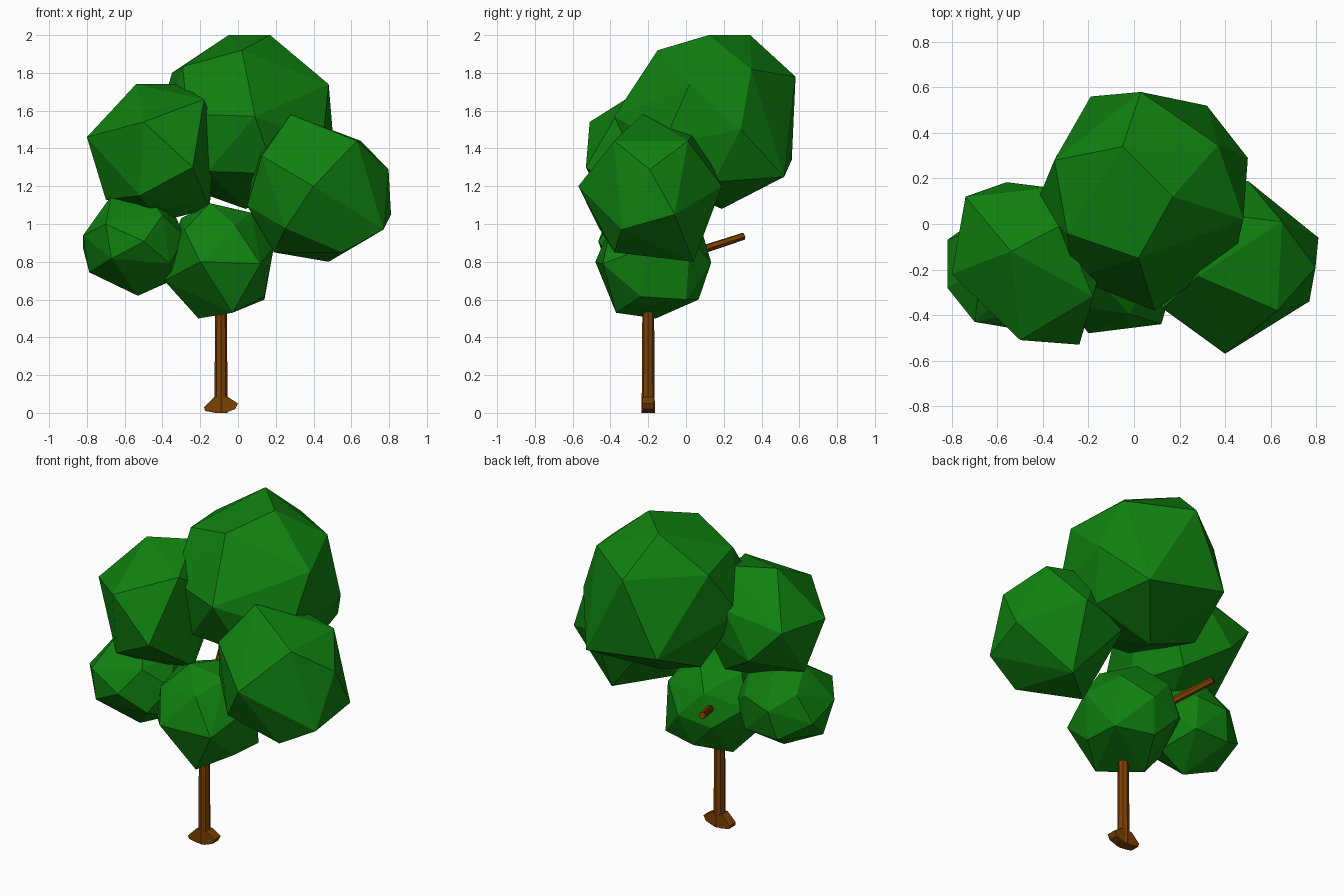
import bpy, bmesh, math
from mathutils import Vector

if "Cube" in bpy.data.objects:
    bpy.data.objects.remove(bpy.data.objects["Cube"])


def material(name, rgb):
    m = bpy.data.materials.new(name)
    m.diffuse_color = (*rgb, 1)
    m.use_nodes = True
    m.node_tree.nodes["Principled BSDF"].inputs["Base Color"].default_value = m.diffuse_color
    return m


green = material("leaf_green", (0.005, 0.22, 0.005))
brown = material("bark_brown", (0.20, 0.052, 0.001))


def finish(name, bm, mat):
    bmesh.ops.recalc_face_normals(bm, faces=bm.faces[:])
    me = bpy.data.meshes.new(name)
    bm.to_mesh(me)
    bm.free()
    me.materials.append(mat)
    ob = bpy.data.objects.new(name, me)
    bpy.context.collection.objects.link(ob)
    return ob


def foliage(name, centre, r, corners, gap=0.66):
    """Coarse faceted ball: a few prominent corners, the rest of the sphere
    filled with evenly spaced points, then wrapped in a convex hull."""
    centre = Vector(centre)
    pts = [Vector(c) for c in corners]
    n = 240
    for i in range(n):
        z = 1 - 2 * (i + 0.5) / n
        a = i * math.pi * (3 - math.sqrt(5))
        s = math.sqrt(1 - z * z)
        p = centre + r * Vector((s * math.cos(a), s * math.sin(a), z))
        if all((p - q).length > gap * r for q in pts):
            pts.append(p)
    bm = bmesh.new()
    for p in pts:
        bm.verts.new(p)
    bmesh.ops.convex_hull(bm, input=bm.verts[:])
    bmesh.ops.delete(bm, geom=[v for v in bm.verts if not v.link_faces], context='VERTS')
    return finish(name, bm, green)


def limb(name, start, end, r1, r2, sides):
    """Tapered round limb between two points."""
    start, end = Vector(start), Vector(end)
    axis = end - start
    bm = bmesh.new()
    bmesh.ops.create_cone(bm, cap_ends=True, segments=sides,
                          radius1=r1, radius2=r2, depth=axis.length)
    rot = Vector((0, 0, 1)).rotation_difference(axis)
    for v in bm.verts:
        v.co = rot @ v.co + (start + end) / 2
    return finish(name, bm, brown)


# Crown: five overlapping clumps of leaves
foliage("crown_top", (0.05, 0.12, 1.54), 0.48, [
    (-0.05, 0.34, 2.0), (0.17, 0.12, 2.0), (0.02, -0.15, 1.92), (0.48, 0.02, 1.74),
    (0.50, 0.29, 1.50), (0.09, -0.38, 1.57), (0.03, 0.58, 1.78), (-0.35, 0.28, 1.80),
    (-0.19, 0.56, 1.34), (0.32, 0.52, 1.25), (0.04, 0.19, 1.08)])
foliage("crown_left", (-0.46, -0.16, 1.38), 0.37, [
    (-0.54, -0.12, 1.74), (-0.31, 0.0, 1.74), (-0.80, -0.22, 1.46), (-0.74, 0.12, 1.48),
    (-0.50, -0.51, 1.54), (-0.24, -0.53, 1.30), (-0.18, -0.32, 1.66), (-0.52, -0.45, 1.15),
    (-0.70, -0.16, 1.13), (-0.15, -0.22, 1.08)], 0.7)
foliage("crown_right", (0.42, -0.18, 1.19), 0.39, [
    (0.40, -0.57, 1.20), (0.65, 0.01, 1.44), (0.63, -0.38, 1.44), (0.81, -0.06, 1.05),
    (0.77, -0.34, 0.97), (0.28, -0.23, 1.58), (0.50, 0.19, 1.20), (0.48, 0.04, 0.80),
    (0.19, -0.22, 0.85), (0.55, -0.38, 0.85)], 0.7)
foliage("crown_low_left", (-0.55, -0.19, 0.89), 0.28, [
    (-0.82, -0.28, 0.94), (-0.82, -0.07, 0.87), (-0.70, -0.43, 1.0),
    (-0.67, -0.20, 1.15), (-0.53, -0.20, 0.62)])
foliage("crown_low_middle", (-0.10, -0.17, 0.80), 0.31, [
    (-0.20, -0.48, 0.80), (0.12, -0.44, 0.79), (-0.03, -0.37, 0.53), (-0.21, -0.16, 0.50),
    (-0.15, -0.26, 1.11), (0.19, -0.20, 0.88), (0.14, 0.0, 0.60), (0.07, -0.22, 1.06),
    (-0.39, -0.23, 0.70)])

# Trunk and the bare branch at the back
limb("trunk", (-0.09, -0.2, 0.0), (-0.09, -0.2, 0.85), 0.035, 0.029, 8)
limb("back_branch", (-0.09, -0.2, 0.77), (-0.325, 0.305, 0.935), 0.026, 0.020, 6)

# Root flare: profile seen from the front, given depth
profile = [(-0.18, 0.03), (-0.125, 0.085), (-0.055, 0.085), (0.0, 0.05),
           (-0.015, 0.02), (-0.07, 0.0), (-0.12, 0.0), (-0.175, 0.01)]
bm = bmesh.new()
face = bm.faces.new([bm.verts.new((x, -0.23, z)) for x, z in profile])
ext = bmesh.ops.extrude_face_region(bm, geom=[face])
bmesh.ops.translate(bm, vec=(0, 0.06, 0),
                    verts=[g for g in ext["geom"] if isinstance(g, bmesh.types.BMVert)])
finish("root_flare", bm, brown)
